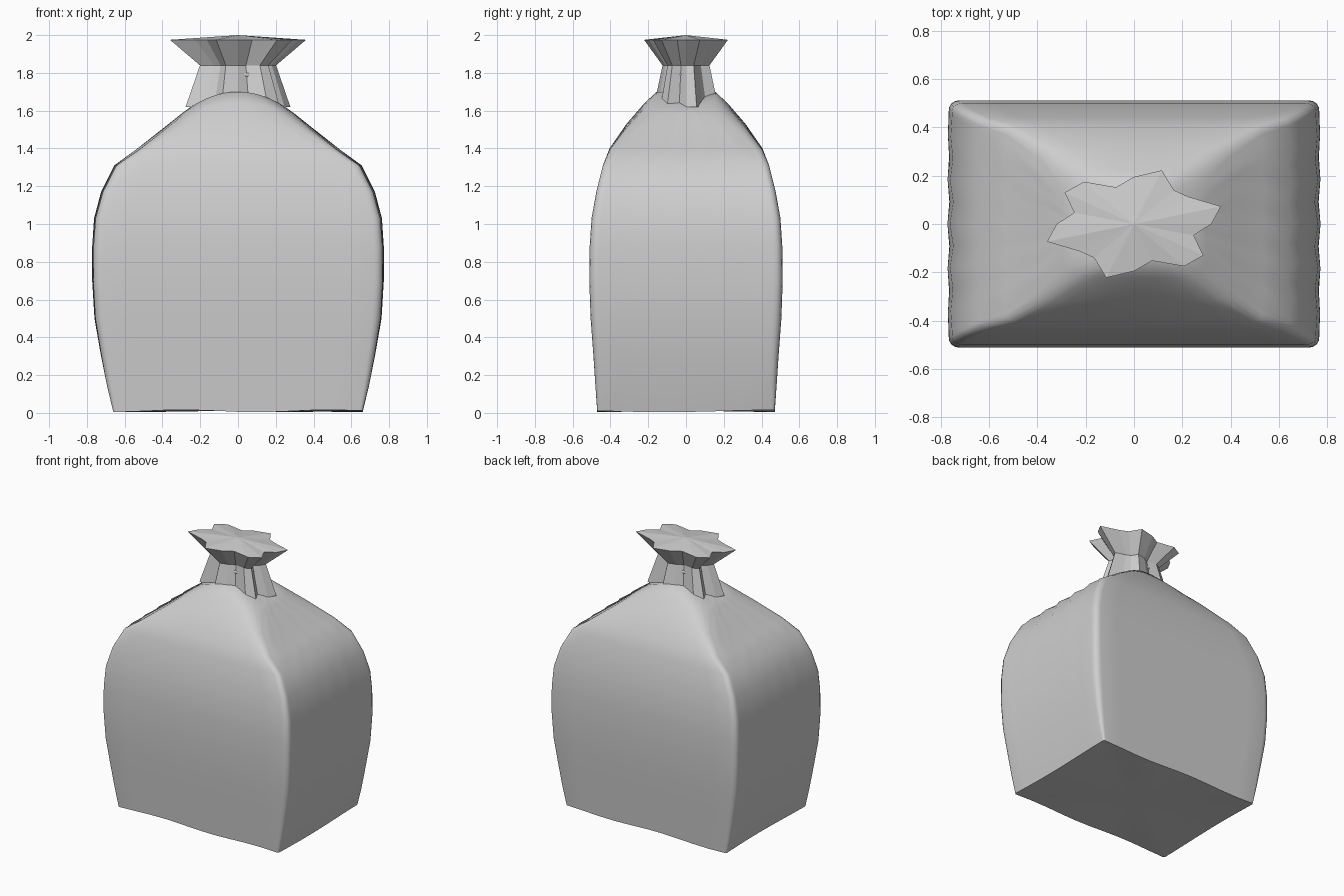
import bpy, bmesh, math

if "Cube" in bpy.data.objects:
    bpy.data.objects.remove(bpy.data.objects["Cube"])

mat = bpy.data.materials.new("light_grey_cloth")
mat.diffuse_color = (0.62, 0.62, 0.62, 1)
mat.use_nodes = True
mat.node_tree.nodes["Principled BSDF"].inputs["Base Color"].default_value = mat.diffuse_color


def loft(name, rings, bottom=None, top=None):
    """Skin a stack of closed rings, with optional fan centres at the ends."""
    bm = bmesh.new()
    loops = [[bm.verts.new(p) for p in r] for r in rings]
    n = len(loops[0])
    for a, b in zip(loops, loops[1:]):
        for i in range(n):
            j = (i + 1) % n
            bm.faces.new((a[i], a[j], b[j], b[i]))
    for centre, loop in ((bottom, loops[0]), (top, loops[-1])):
        if centre:
            c = bm.verts.new(centre)
            for i in range(n):
                bm.faces.new((loop[i], loop[(i + 1) % n], c))
    bmesh.ops.recalc_face_normals(bm, faces=bm.faces)
    me = bpy.data.meshes.new(name)
    bm.to_mesh(me)
    bm.free()
    me.materials.append(mat)
    ob = bpy.data.objects.new(name, me)
    bpy.context.collection.objects.link(ob)
    return ob


def smooth(ob, angle):
    bpy.ops.object.select_all(action='DESELECT')
    ob.select_set(True)
    bpy.context.view_layer.objects.active = ob
    bpy.ops.object.shade_smooth_by_angle(angle=math.radians(angle))


def rounded_rect(hx, hy, r, side=10, arc=4):
    """Rounded rectangle with the same point count for every size."""
    pts = []
    corners = [(1, 1), (-1, 1), (-1, -1), (1, -1)]
    for k, (sx, sy) in enumerate(corners):
        cx, cy = sx * (hx - r), sy * (hy - r)
        for i in range(arc + 1):
            a = math.pi / 2 * (k + i / arc)
            pts.append((cx + r * math.cos(a), cy + r * math.sin(a)))
        # straight run to the next corner
        nx, ny = corners[(k + 1) % 4]
        a = math.pi / 2 * (k + 1)
        ex, ey = nx * (hx - r) + r * math.cos(a), ny * (hy - r) + r * math.sin(a)
        px, py = pts[-1]
        for i in range(1, side):
            t = i / side
            pts.append((px + (ex - px) * t, py + (ey - py) * t))
    return pts


# Sack body: height, half width, half depth, corner radius, arch height, pleat depth
profile = [
    (0.01, 0.66, 0.47, 0.015, 0, 0),
    (0.15, 0.695, 0.48, 0.03, 0, 0),
    (0.30, 0.725, 0.49, 0.04, 0, 0.004),
    (0.50, 0.76, 0.505, 0.05, 0, 0.006),
    (0.70, 0.772, 0.512, 0.05, 0, 0.008),
    (0.88, 0.772, 0.51, 0.05, 0, 0.01),
    (1.03, 0.762, 0.50, 0.05, 0, 0.014),
    (1.17, 0.725, 0.475, 0.05, 0, 0.018),
    (1.31, 0.655, 0.44, 0.05, 0, 0.02),
    (1.39, 0.545, 0.405, 0.06, 0.01, 0.02),
    (1.50, 0.405, 0.315, 0.08, 0.03, 0.015),
    (1.58, 0.305, 0.22, 0.10, 0.06, 0.01),
    (1.62, 0.25, 0.155, 0.12, 0.08, 0.005),
]
rings = []
for k, (z, hx, hy, r, arch, pleat) in enumerate(profile):
    ring = []
    for x, y in rounded_rect(hx, hy, r):
        if abs(x) > hx * 0.95:          # soft pleats on the two side panels
            x -= math.copysign(pleat * (1 - math.cos(6 * math.pi * y / hy)) / 2, x)
        wob = 0.006 * math.sin(8 * x + 5 * y) if k == 0 else 0
        ring.append((x, y, z + wob + arch * (1 - (x / hx) ** 2)))
    rings.append(ring)
sack = loft("sack_body", rings, bottom=(0, 0, 0.012), top=(0, 0, 1.70))
smooth(sack, 45)

# Gathered neck: star outline, half of it turned 180 degrees for the rest
half = [(0.0, 0.195), (0.115, 0.222), (0.165, 0.14), (0.225, 0.113), (0.36, 0.073),
        (0.32, 0.0), (0.247, -0.047), (0.287, -0.13), (0.207, -0.175), (0.075, -0.152)]
star = half + [(-x, -y) for x, y in half]
neck = loft("gathered_neck",
            [[(x * s, y * s, z) for x, y in star]
             for z, s in ((1.62, 0.77), (1.84, 0.56), (1.975, 1.0))],
            top=(0, 0, 2.0))

# Tie cord peeking out between the pleats
bpy.ops.mesh.primitive_torus_add(major_radius=0.15, minor_radius=0.011,
                                 major_segments=32, minor_segments=8,
                                 location=(0, 0, 1.79))
cord = bpy.context.object
cord.name = "tie_cord"
cord.scale.y = 0.64
cord.data.materials.append(mat)
smooth(cord, 60)
